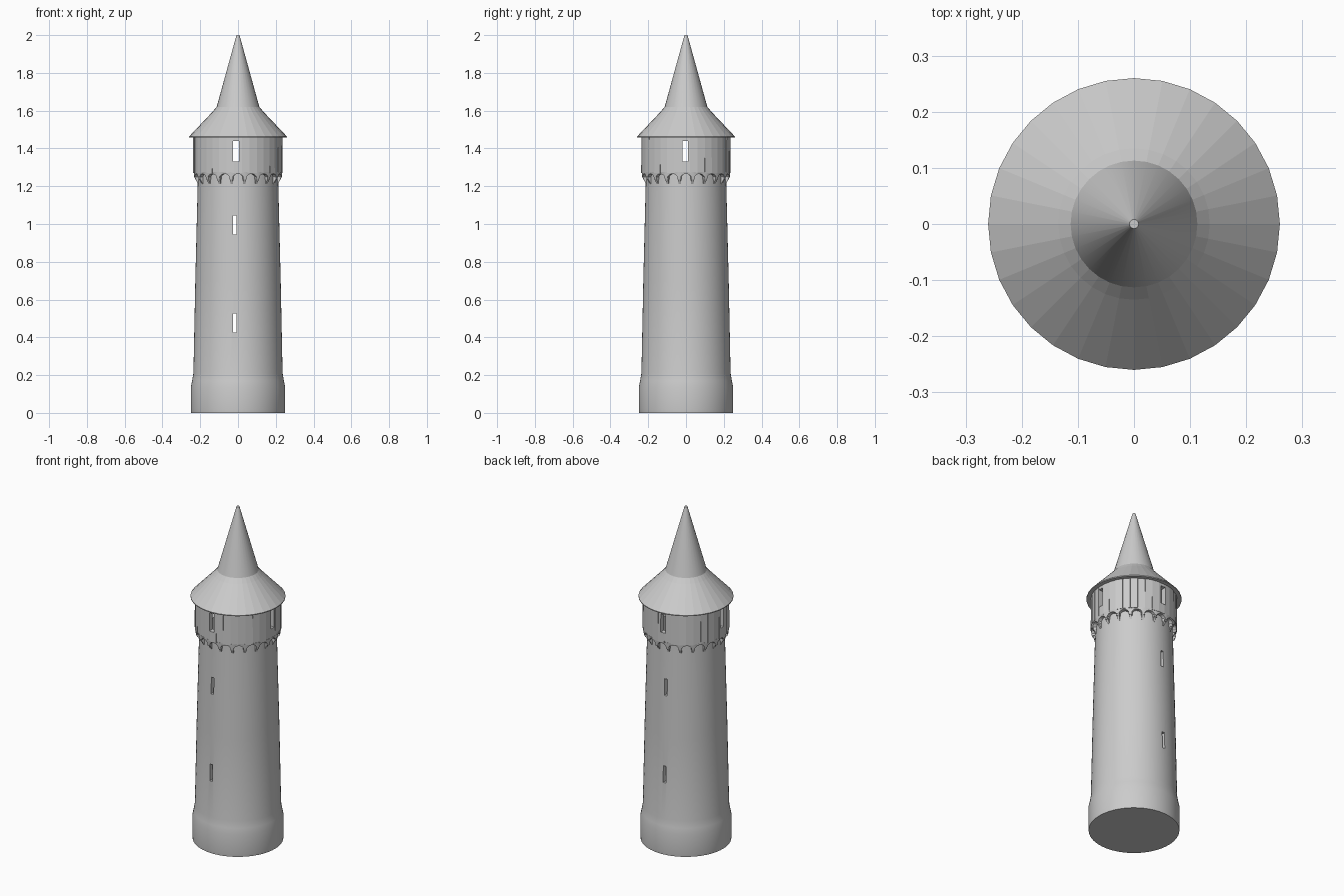
import bpy, bmesh, math, random
from math import sin, cos, pi, radians

if "Cube" in bpy.data.objects:
    bpy.data.objects.remove(bpy.data.objects["Cube"])

random.seed(4)
stone = bpy.data.materials.new("grey stone")
stone.diffuse_color = (0.6, 0.6, 0.6, 1)
stone.use_nodes = True
stone.node_tree.nodes["Principled BSDF"].inputs["Base Color"].default_value = stone.diffuse_color


def finish(bm, name, angle=None):
    bmesh.ops.remove_doubles(bm, verts=bm.verts, dist=1e-6)
    bmesh.ops.recalc_face_normals(bm, faces=bm.faces)
    me = bpy.data.meshes.new(name)
    bm.to_mesh(me)
    bm.free()
    ob = bpy.data.objects.new(name, me)
    bpy.context.collection.objects.link(ob)
    me.materials.append(stone)
    return ob


def smooth(ob, angle):
    bpy.ops.object.select_all(action='DESELECT')
    ob.select_set(True)
    bpy.context.view_layer.objects.active = ob
    bpy.ops.object.shade_smooth_by_angle(angle=radians(angle))


def lathe(name, profile, sides):
    """Spin a closed (r, z) loop; points with r = 0 merge on the axis."""
    bm = bmesh.new()
    rings = [[bm.verts.new((r * cos(2 * pi * i / sides), r * sin(2 * pi * i / sides), z))
              for r, z in profile] for i in range(sides)]
    n = len(profile)
    for i in range(sides):
        a, b = rings[i], rings[(i + 1) % sides]
        for j in range(n):
            k = (j + 1) % n
            if profile[j][0] == 0 and profile[k][0] == 0:
                continue
            if profile[j][0] == 0:
                bm.faces.new((a[j], b[k], a[k]))
            elif profile[k][0] == 0:
                bm.faces.new((a[j], b[j], a[k]))
            else:
                bm.faces.new((a[j], b[j], b[k], a[k]))
    return finish(bm, name)


def hexa(bm, p):
    """Box from 4 bottom and 4 top points."""
    v = [bm.verts.new(q) for q in p]
    for f in ((3, 2, 1, 0), (4, 5, 6, 7), (0, 1, 5, 4), (1, 2, 6, 5), (2, 3, 7, 6), (3, 0, 4, 7)):
        bm.faces.new([v[i] for i in f])


def pol(r, a, z):
    return (r * cos(a), r * sin(a), z)


# hollow shaft with flared, closed foot
shaft = lathe("tower_shaft", [(0, 0), (0.248, 0), (0.25, 0.02), (0.25, 0.135), (0.243, 0.17),
                              (0.236, 0.21), (0.226, 0.7), (0.213, 1.22), (0.212, 1.28),
                              (0.17, 1.28), (0.18, 0.1), (0, 0.1)], 64)

# upper gallery wall
drum = lathe("gallery_wall", [(0.205, 1.275), (0.231, 1.275), (0.231, 1.465), (0.205, 1.465)], 64)

# slightly uneven wall slabs around the gallery
bm = bmesh.new()
N = 36
for i in range(N):
    a0, a1 = 2 * pi * (i - 0.495) / N, 2 * pi * (i + 0.495) / N
    lo, hi = (0.2365 + random.uniform(-0.002, 0.002) for _ in range(2))
    hexa(bm, [pol(0.229, a0, 1.27), pol(lo, a0, 1.27), pol(lo, a1, 1.27), pol(0.229, a1, 1.27),
              pol(0.229, a0, 1.462), pol(hi, a0, 1.462), pol(hi, a1, 1.462), pol(0.229, a1, 1.462)])
slabs = finish(bm, "gallery_slabs")

# arched skirt under the gallery
bm = bmesh.new()
C, S = 20, 12
rows = []
for i in range(C * S):
    a = 2 * pi * i / (C * S)
    t = (i % S) / S * 2 - 1                       # -1..1 across one bay
    t = max(-1, min(1, t / 0.75))
    z = 1.245 + 0.02 * math.sqrt(1 - t * t)
    a += 2 * pi * (-0.5) / C
    rows.append([bm.verts.new(pol(r, a, h)) for r, h in
                 ((0.205, z), (0.233, z), (0.236, 1.276), (0.205, 1.276))])
for i in range(len(rows)):
    a, b = rows[i], rows[(i + 1) % len(rows)]
    for j in range(4):
        k = (j + 1) % 4
        bm.faces.new((a[j], b[j], b[k], a[k]))
skirt = finish(bm, "arched_skirt")

# corbels between the arches, two steps each
bm = bmesh.new()
for i in range(C):
    a = 2 * pi * (i + 0.5) / C
    u, v = (cos(a), sin(a)), (-sin(a), cos(a))
    for z0, z1, r0, r1, w in ((1.235, 1.262, 0.229, 0.234, 0.009), (1.212, 1.236, 0.214, 0.226, 0.007)):
        pts = []
        for z, r in ((z0, r0), (z1, r1)):
            for rr, s in ((0.2, -w), (r, -w), (r, w), (0.2, w)):
                pts.append((u[0] * rr + v[0] * s, u[1] * rr + v[1] * s, z))
        hexa(bm, pts)
finish(bm, "corbels")

# two-pitch roof: 32 sides, blunt tip
roof = lathe("roof", [(0, 1.457), (0.26, 1.457), (0.26, 1.462), (0.135, 1.594), (0.113, 1.62),
                      (0.008, 2.0), (0, 2.0)], 32)


# window slots cut right through
def cutter(name, boxes):
    bm = bmesh.new()
    for x0, x1, y0, y1, z0, z1 in boxes:
        hexa(bm, [(x, y, z) for z in (z0, z1) for x, y in ((x0, y0), (x1, y0), (x1, y1), (x0, y1))])
    ob = finish(bm, name)
    ob.hide_render = True
    return ob


def cut(ob, tool):
    m = ob.modifiers.new("slots", 'BOOLEAN')
    m.operation, m.solver, m.object = 'DIFFERENCE', 'EXACT', tool
    bpy.context.view_layer.objects.active = ob
    bpy.ops.object.modifier_apply(modifier=m.name)


arrow = cutter("arrow_slot_cutter", [(-0.027, -0.009, -0.4, 0.4, z, z + 0.1) for z in (0.425, 0.945)])
front = cutter("front_window_cutter", [(-0.027, 0.004, -0.4, 0.4, 1.33, 1.44)])
side = cutter("side_window_cutter", [(-0.4, 0.4, -0.019, 0.01, 1.33, 1.44)])
cut(shaft, arrow)
for ob in (drum, slabs):
    cut(ob, front)
    cut(ob, side)
for tool in (arrow, front, side):
    bpy.data.objects.remove(tool)

# smooth masonry; the lower roof stays faceted
for ob in (shaft, drum, skirt):
    smooth(ob, 30)
for p in roof.data.polygons:
    p.use_smooth = 1.62 < p.center.z < 1.99
